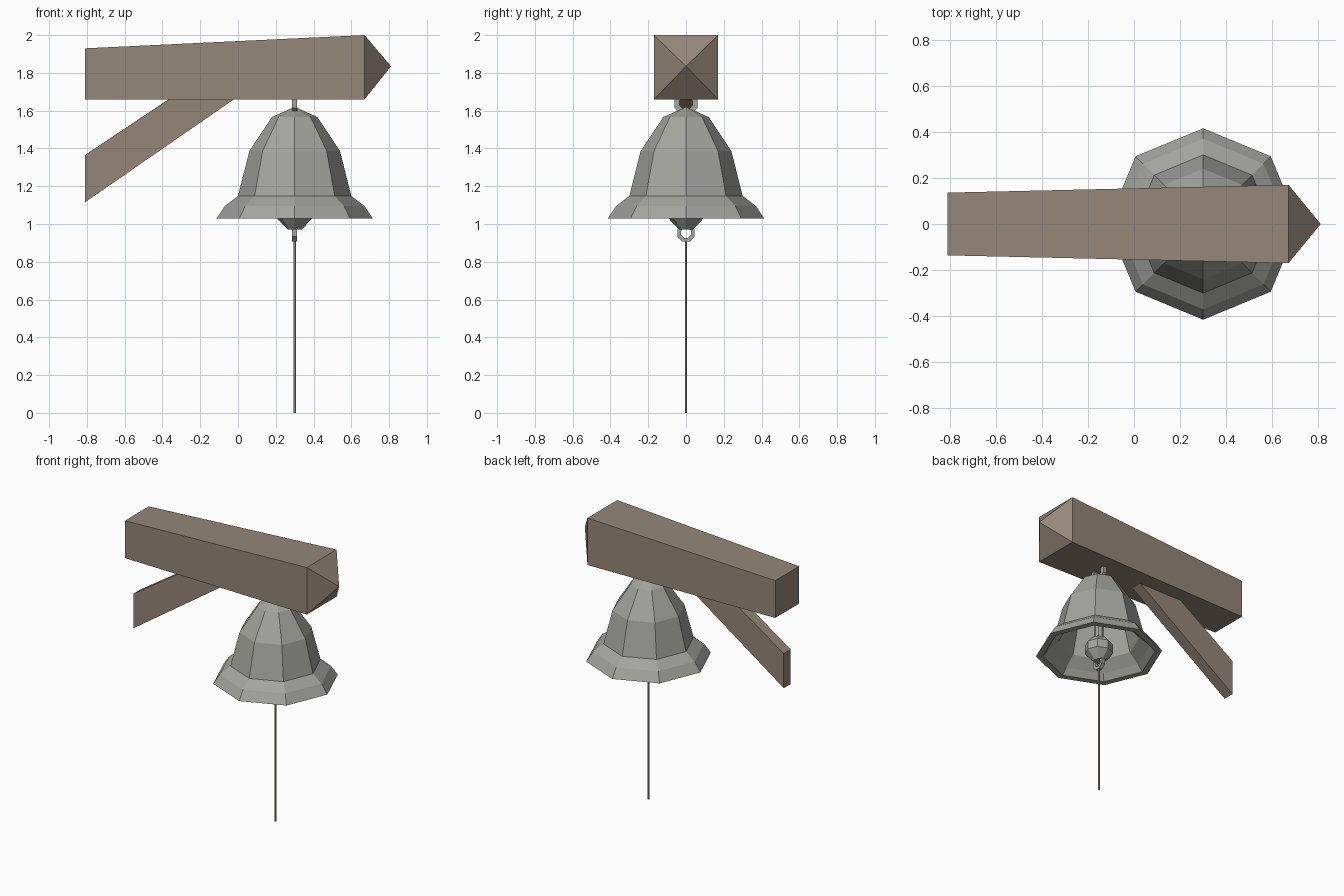
import bpy, bmesh, math
from mathutils import Vector

if "Cube" in bpy.data.objects:
    bpy.data.objects.remove(bpy.data.objects["Cube"])

BELL_X = 0.30
wood = bpy.data.materials.new("wood")
wood.diffuse_color = (0.30, 0.24, 0.19, 1)
wood.use_nodes = True
wood.node_tree.nodes["Principled BSDF"].inputs["Base Color"].default_value = wood.diffuse_color
rope_mat = bpy.data.materials.new("rope_fibre")
rope_mat.diffuse_color = (0.42, 0.36, 0.29, 1)
rope_mat.use_nodes = True
rope_mat.node_tree.nodes["Principled BSDF"].inputs["Base Color"].default_value = rope_mat.diffuse_color
metal = bpy.data.materials.new("metal")
metal.diffuse_color = (0.37, 0.37, 0.35, 1)
metal.use_nodes = True
metal.node_tree.nodes["Principled BSDF"].inputs["Base Color"].default_value = metal.diffuse_color


def finish(name, bm, mat):
    bmesh.ops.remove_doubles(bm, verts=bm.verts, dist=1e-4)
    bmesh.ops.recalc_face_normals(bm, faces=bm.faces)
    me = bpy.data.meshes.new(name)
    bm.to_mesh(me)
    bm.free()
    ob = bpy.data.objects.new(name, me)
    ob.data.materials.append(mat)
    bpy.context.collection.objects.link(ob)
    return ob


def loft(name, rings, mat, closed=False):
    """Bridge equal-sized rings of points; cap the ends unless closed."""
    bm = bmesh.new()
    vs = [[bm.verts.new(p) for p in ring] for ring in rings]
    n = len(vs[0])
    pairs = list(zip(vs, vs[1:])) + ([(vs[-1], vs[0])] if closed else [])
    for a, b in pairs:
        for i in range(n):
            j = (i + 1) % n
            bm.faces.new((a[i], a[j], b[j], b[i]))
    if not closed:
        bm.faces.new(vs[0])
        bm.faces.new(vs[-1])
    return finish(name, bm, mat)


def lathe(name, profile, mat, sides=8):
    """Spin an (r, z) profile about the bell axis."""
    rings = []
    for r, z in profile:
        r = max(r, 0.0005)
        rings.append([(BELL_X + r * math.cos(math.tau * i / sides),
                       r * math.sin(math.tau * i / sides), z) for i in range(sides)])
    return loft(name, rings, mat)


def link_ring(name, z, radius, tube):
    """Eight-sided square-section ring standing in the YZ plane."""
    rings = []
    for i in range(8):
        a = math.tau * (i + 0.5) / 8
        rings.append([(BELL_X + dx, r * math.cos(a), z + r * math.sin(a))
                      for dx, r in ((-0.013, radius), (0.013, radius),
                                    (0.013, radius - tube), (-0.013, radius - tube))])
    return loft(name, rings, metal, closed=True)


def rect(x, hy, z0, z1):
    return [(x, -hy, z0), (x, hy, z0), (x, hy, z1), (x, -hy, z1)]


# Tapered beam with a pyramid end
beam = bmesh.new()
a = [beam.verts.new(p) for p in rect(-0.81, 0.136, 1.66, 1.93)]
b = [beam.verts.new(p) for p in rect(0.67, 0.17, 1.66, 2.0)]
tip = beam.verts.new((0.81, 0, 1.835))
beam.faces.new(a)
for i in range(4):
    j = (i + 1) % 4
    beam.faces.new((a[i], a[j], b[j], b[i]))
    beam.faces.new((b[i], b[j], tip))
finish("beam", beam, wood)

# Diagonal brace
side = [(-0.81, 1.115), (-0.015, 1.665), (-0.36, 1.665), (-0.81, 1.365)]
loft("brace", [[(x, y, z) for x, z in side] for y in (-0.04, 0.04)], wood)

# Hollow bell: outer wall down to the lip, then back up inside
lathe("bell", [(0, 1.62), (0.12, 1.566), (0.24, 1.386), (0.30, 1.148),
               (0.37, 1.095), (0.415, 1.028), (0.37, 1.028), (0.335, 1.07),
               (0.265, 1.135), (0.205, 1.37), (0.10, 1.53), (0, 1.565)], metal)

# Clapper with its stem
lathe("clapper", [(0.03, 1.56), (0.03, 1.14), (0.06, 1.13), (0.093, 1.09),
                  (0.093, 1.03), (0.037, 0.97)], metal)

# Hanging rings and pull rope
link_ring("hanger_ring", 1.64, 0.066, 0.03)
link_ring("rope_ring", 0.953, 0.05, 0.022)
lathe("rope", [(0.007, 0), (0.007, 0.925)], rope_mat, 6)
